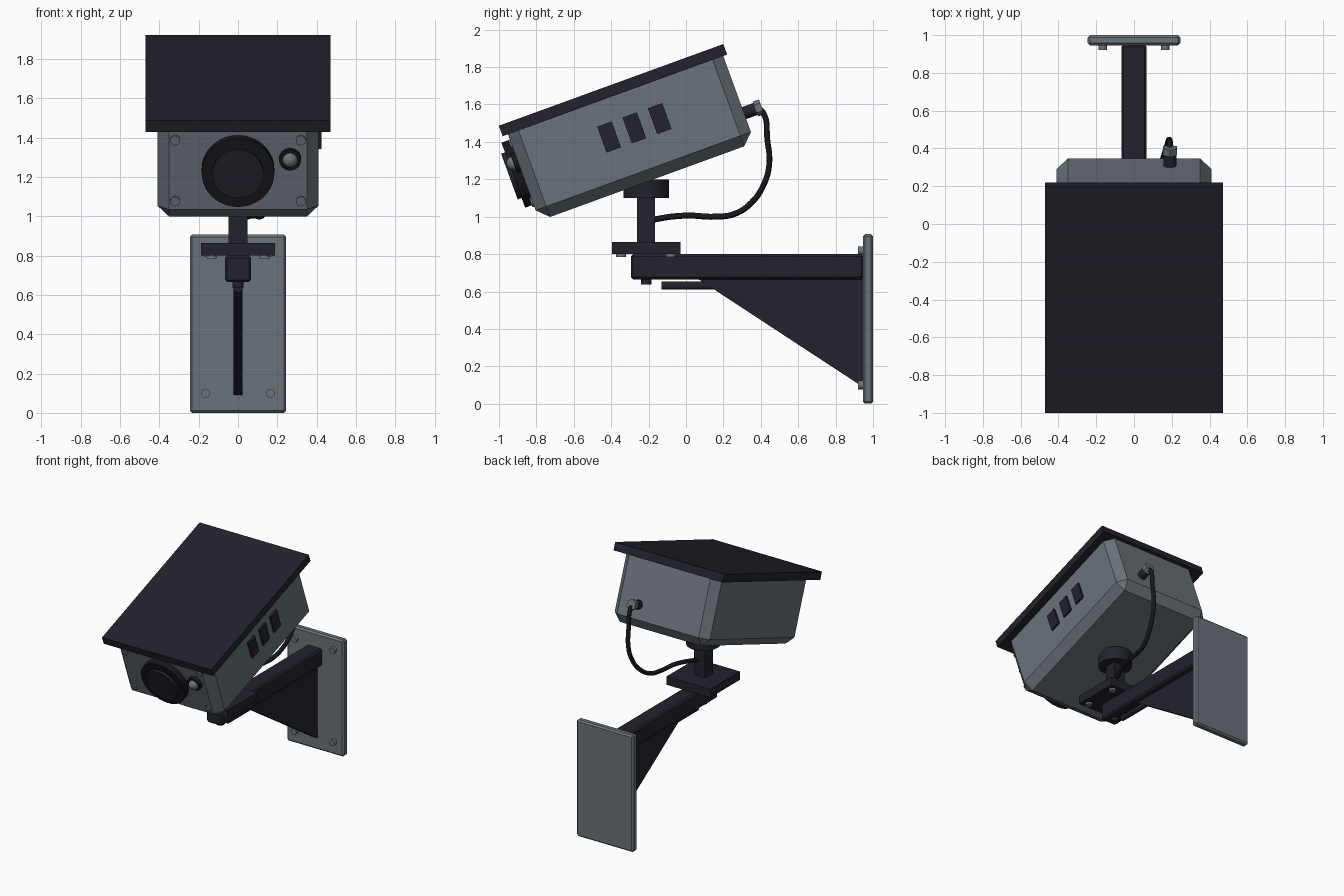
import bpy, bmesh, math
from mathutils import Matrix, Vector

old = bpy.data.objects.get("Cube")
if old:
    bpy.data.objects.remove(old)


def material(name, colour, rough=0.6):
    m = bpy.data.materials.new(name)
    m.use_nodes = True
    m.diffuse_color = (*colour, 1)
    node = m.node_tree.nodes["Principled BSDF"]
    node.inputs["Base Color"].default_value = (*colour, 1)
    node.inputs["Roughness"].default_value = rough
    return m


DARK = material("dark paint", (0.017, 0.016, 0.026))
GREY = material("grey metal", (0.145, 0.172, 0.195))
BLACK = material("black rubber", (0.009, 0.009, 0.012))
BOLT = material("bolt steel", (0.19, 0.2, 0.21))

WORLD = Matrix.Identity(4)
# Tilted frame of the housing: origin at the front lower edge of the roof
TILT = Matrix.Translation((0, -0.98, 1.43)) @ Matrix.Rotation(math.radians(20), 4, "X")


def finish(name, bm, mat, frame, smooth=False):
    bmesh.ops.recalc_face_normals(bm, faces=bm.faces)
    me = bpy.data.meshes.new(name)
    bm.to_mesh(me)
    bm.free()
    me.materials.append(mat)
    ob = bpy.data.objects.new(name, me)
    bpy.context.collection.objects.link(ob)
    ob.matrix_world = frame
    if smooth:
        bpy.ops.object.select_all(action="DESELECT")
        ob.select_set(True)
        bpy.context.view_layer.objects.active = ob
        bpy.ops.object.shade_smooth_by_angle()
    return ob


def box(name, lo, hi, mat, frame=WORLD, bevel=0.0, keep_top=False):
    lo, hi = Vector(lo), Vector(hi)
    bm = bmesh.new()
    bmesh.ops.create_cube(bm, size=1)
    for v in bm.verts:
        v.co = (lo + hi) / 2 + v.co * (hi - lo)
    if bevel:
        edges = [e for e in bm.edges
                 if not (keep_top and all(v.co.z > hi.z - 0.001 for v in e.verts))]
        bmesh.ops.bevel(bm, geom=edges, offset=bevel, segments=1, profile=0.5,
                        affect="EDGES")
    return finish(name, bm, mat, frame)


def rod(name, start, end, radius, mat, frame=WORLD, sides=32):
    start, end = Vector(start), Vector(end)
    axis = end - start
    turn = axis.to_track_quat("Z", "Y").to_matrix().to_4x4()
    bm = bmesh.new()
    bmesh.ops.create_cone(bm, cap_ends=True, segments=sides, radius1=radius,
                          radius2=radius, depth=axis.length,
                          matrix=Matrix.Translation((start + end) / 2) @ turn)
    return finish(name, bm, mat, frame, smooth=sides > 8)


# Housing and sloping roof
box("housing", (-0.41, 0.03, -0.492), (0.41, 1.255, 0.005), GREY, TILT, 0.06, True)
box("roof", (-0.47, 0, 0), (0.47, 1.277, 0.06), DARK, TILT)

# Lens on the front
rod("lens_flange", (0, 0.04, -0.215), (0, -0.018, -0.215), 0.185, BLACK, TILT, 48)
rod("lens_barrel", (0, 0, -0.215), (0, -0.04, -0.215), 0.13, DARK, TILT, 48)

# Light sensor with a domed glass
rod("sensor_ring", (0.265, 0.04, -0.155), (0.265, 0.005, -0.155), 0.056, BLACK, TILT)
bm = bmesh.new()
bmesh.ops.create_uvsphere(bm, u_segments=24, v_segments=12, radius=0.038,
                          matrix=Matrix.Translation((0.265, 0.005, -0.155)))
finish("sensor_dome", bm, GREY, TILT, True)

# Front cover screws
for x in (-0.32, 0.32):
    for z in (-0.055, -0.385):
        rod("cover_screw", (x, 0.04, z), (x, 0.02, z), 0.026, GREY, TILT, 16)

# Side vents on the left only
for i in range(3):
    y = 0.533 + 0.144 * i
    box("side_vent", (0.4, y - 0.041, -0.272), (0.425, y + 0.041, -0.125), DARK, TILT)

# Rear cable gland and hanging cable
rod("cable_gland", (0.19, 1.24, -0.325), (0.19, 1.325, -0.325), 0.034, DARK, TILT)
rod("gland_nut", (0.19, 1.32, -0.325), (0.19, 1.355, -0.325), 0.042, GREY, TILT, 6)
path = [(0.19, 0.38, 1.58), (0.19, 0.41, 1.56), (0.19, 0.435, 1.41),
        (0.185, 0.445, 1.28), (0.175, 0.415, 1.17), (0.155, 0.35, 1.075),
        (0.13, 0.26, 1.015), (0.11, 0.15, 1.0), (0.085, 0.02, 1.006),
        (0.05, -0.08, 1.0), (0.02, -0.17, 0.985)]
curve = bpy.data.curves.new("cable", "CURVE")
curve.dimensions = "3D"
curve.bevel_depth = 0.016
curve.bevel_resolution = 3
curve.resolution_u = 8
curve.use_fill_caps = True
spline = curve.splines.new("BEZIER")
spline.bezier_points.add(len(path) - 1)
for point, co in zip(spline.bezier_points, path):
    point.co = co
    point.handle_left_type = point.handle_right_type = "AUTO"
curve.materials.append(BLACK)
bpy.context.collection.objects.link(bpy.data.objects.new("cable", curve))

# Swivel post on a bolted base
POST_Y = -0.213
rod("swivel_collar", (0, POST_Y, 1.1), (0, POST_Y, 1.2), 0.122, DARK)
box("post", (-0.048, POST_Y - 0.048, 0.85), (0.048, POST_Y + 0.048, 1.11), DARK)
box("base_plate", (-0.188, -0.395, 0.8), (0.188, -0.03, 0.865), DARK)
for x in (-0.135, 0.135):
    for y in (-0.347, -0.081):
        rod("base_bolt", (x, y, 0.81), (x, y, 0.785), 0.026, BOLT, sides=16)

# Arm, pivot bolt and tie rod
box("arm", (-0.067, -0.295, 0.665), (0.067, 0.95, 0.8), DARK, bevel=0.012)
rod("pivot_bolt", (0, POST_Y, 0.68), (0, POST_Y, 0.638), 0.028, DARK, sides=16)
rod("tie_rod", (0, -0.13, 0.632), (0, 0.95, 0.632), 0.021, DARK, sides=16)

# Triangular gusset under the arm
bm = bmesh.new()
outline = [(0.06, 0.67), (0.95, 0.67), (0.95, 0.09), (0.93, 0.1)]
face = bm.faces.new([bm.verts.new((-0.024, y, z)) for y, z in outline])
moved = bmesh.ops.extrude_face_region(bm, geom=[face])["geom"]
bmesh.ops.translate(bm, vec=(0.048, 0, 0),
                    verts=[g for g in moved if isinstance(g, bmesh.types.BMVert)])
finish("gusset", bm, DARK, WORLD)

# Wall plate and its bolts
box("wall_plate", (-0.245, 0.946, 0), (0.245, 1, 0.907), GREY, bevel=0.012)
for x in (-0.165, 0.165):
    for z in (0.1, 0.818):
        rod("wall_bolt", (x, 0.95, z), (x, 0.92, z), 0.023, GREY, sides=16)
